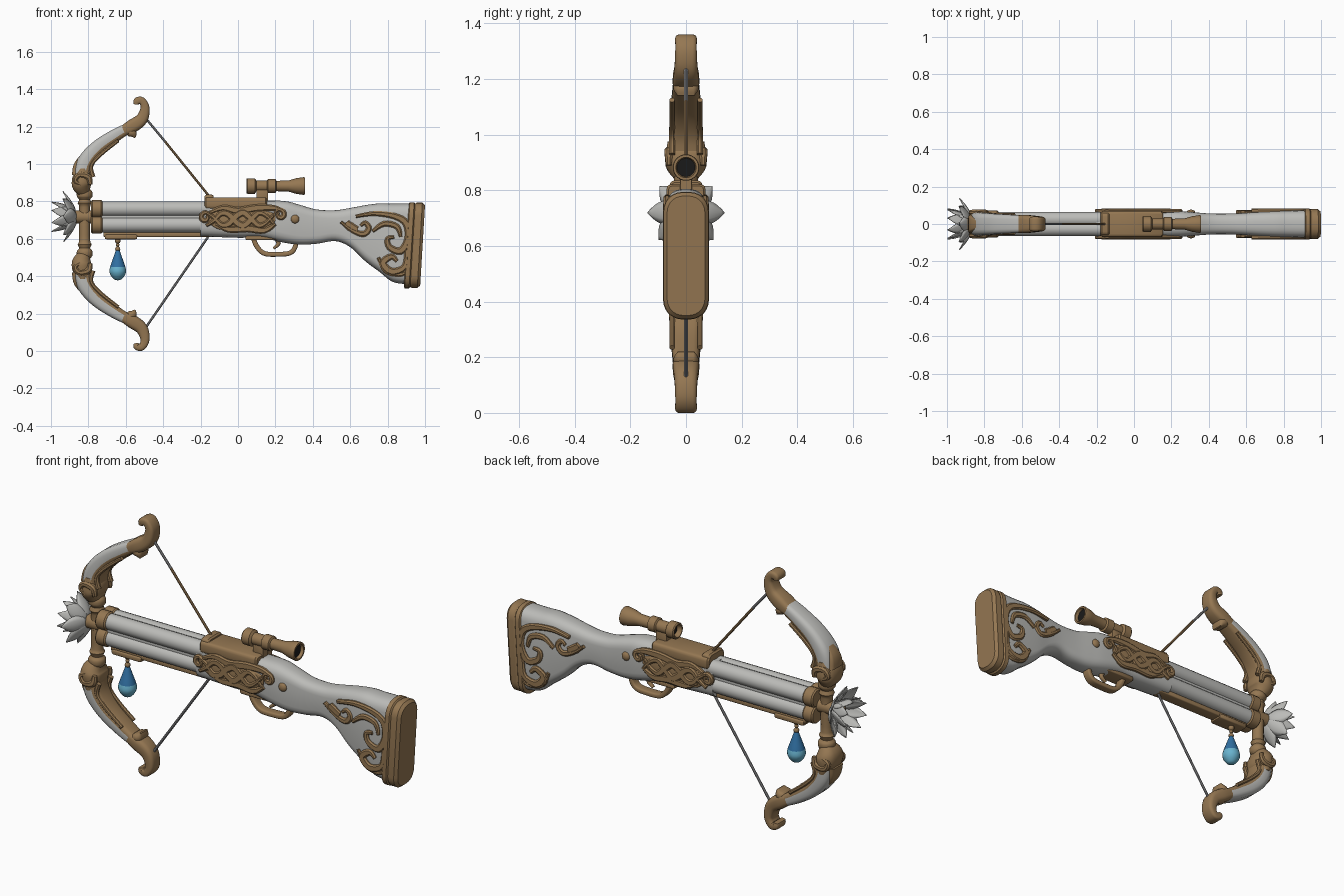
import bpy, bmesh, math
from mathutils import Vector, Matrix

cube = bpy.data.objects.get("Cube")
if cube:
    bpy.data.objects.remove(cube)


def material(name, r, g, b):
    m = bpy.data.materials.new(name)
    m.use_nodes = True
    m.diffuse_color = (r, g, b, 1)
    m.node_tree.nodes["Principled BSDF"].inputs["Base Color"].default_value = (r, g, b, 1)
    return m


WHITE = material("pale grey", .5, .5, .48)
GOLD = material("antique gold", .3, .185, .085)
BLUE = material("deep blue", .03, .16, .36)
SKY = material("light blue", .14, .45, .62)
DARK = material("black", .01, .01, .01)
STEEL = material("string grey", .3, .3, .31)
UP, SIDE = Vector((0, 0, 1)), Vector((1, 0, 0))


def smooth_rows(rows, steps):
    """Catmull-Rom through rows of any length."""
    out = []
    for i in range(len(rows) - 1):
        a, b, c, d = (rows[max(0, min(len(rows) - 1, i + k))] for k in (-1, 0, 1, 2))
        for s in range(steps):
            t = s / steps
            out.append([q + .5 * t * (r - p + t * (2 * p - 5 * q + 4 * r - e + t * (3 * (q - r) + e - p)))
                        for p, q, r, e in zip(a, b, c, d)])
    return out + [list(rows[-1])]


def sweep(bm, rows, normal=None, power=2, n=16, y=0, steps=5, mat=0, trim=None):
    """Sweep rounded sections along rows of (x, z, in-plane half size, y half size)."""
    rows = smooth_rows(rows, steps)
    rings = []
    for i, (x, z, a, b) in enumerate(rows):
        p, q = rows[max(i - 1, 0)], rows[min(i + 1, len(rows) - 1)]
        side = normal or Vector((q[1] - p[1], 0, p[0] - q[0])).normalized()
        a, b = max(a, .001), max(b, .001)
        r = min(a, b)
        ring = []
        for k in range(n):
            t = math.tau * (k + .5) / n
            c, s = math.cos(t), math.sin(t)
            u = math.copysign(r * abs(c) ** (2 / power) + a - r, c)
            v = math.copysign(r * abs(s) ** (2 / power) + b - r, s)
            ring.append(bm.verts.new(Vector((x, y + v, z)) + side * u))
        rings.append(ring)
    for lo, hi in zip(rings, rings[1:]):
        for k in range(n):
            f = bm.faces.new((lo[k], lo[k - 1], hi[k - 1], hi[k]))
            inner = trim is not None and math.cos(math.tau * k / n) > .35
            f.material_index = trim if inner else mat
    for ring in (rings[0], rings[-1]):
        bm.faces.new(ring).material_index = mat


def lathe(bm, rows, z, **kw):
    """Round part along x from rows of (x, radius)."""
    sweep(bm, [(x, z, r, r) for x, r in rows], UP, steps=1, **kw)


def turn(bm, rows, x, **kw):
    """Round part along z from rows of (z, radius)."""
    sweep(bm, [(x, z, r, r) for z, r in rows], SIDE, **kw)


def ball(bm, place, size):
    bmesh.ops.create_uvsphere(bm, u_segments=14, v_segments=8, radius=1,
                              matrix=Matrix.Translation(place) @ Matrix.Diagonal((*size, 1)))


def reflect(bm, axis, centre=0):
    copy = bmesh.ops.duplicate(bm, geom=bm.verts[:] + bm.edges[:] + bm.faces[:])
    for v in copy["geom"]:
        if isinstance(v, bmesh.types.BMVert):
            v.co[axis] = 2 * centre - v.co[axis]


def finish(bm, name, *mats, angle=40):
    bmesh.ops.recalc_face_normals(bm, faces=bm.faces)
    mesh = bpy.data.meshes.new(name)
    bm.to_mesh(mesh)
    bm.free()
    for m in mats:
        mesh.materials.append(m)
    ob = bpy.data.objects.new(name, mesh)
    bpy.context.collection.objects.link(ob)
    bpy.ops.object.select_all(action="DESELECT")
    ob.select_set(True)
    bpy.context.view_layer.objects.active = ob
    bpy.ops.object.shade_smooth_by_angle(angle=math.radians(angle))
    return ob


# Stock and receiver in one flowing body
bm = bmesh.new()
sweep(bm, [(-.2, .705, .093, .066), (0, .705, .1, .07), (.12, .705, .1, .07), (.25, .69, .112, .068),
           (.33, .675, .107, .062), (.42, .665, .092, .056), (.52, .67, .083, .056), (.6, .66, .105, .06),
           (.68, .63, .15, .066), (.76, .605, .185, .07), (.83, .578, .21, .072), (.93, .572, .217, .073)],
      UP, power=2.7, n=24)
finish(bm, "stock", WHITE)

# Butt plate, leaning slightly back at the top
bm = bmesh.new()
sweep(bm, [(x, .565, a, a - .147) for x, a in
           ((.9, .222), (.905, .23), (.928, .23), (.934, .223), (.942, .228), (.972, .228), (.987, .215))],
      UP, power=2.4, n=32, steps=1)
for v in bm.verts:
    v.co.x += (v.co.z - .565) * .06
finish(bm, "butt_plate", GOLD, angle=30)

# Four barrels with a filler core, and their muzzle bands
barrels, bands = bmesh.new(), bmesh.new()
for z in (.76, .675):
    for y in (-.025, .025):
        lathe(barrels, ((-.76, .041), (-.15, .041)), z, y=y)
        lathe(bands, ((-.785, .025), (-.785, .042), (-.778, .048), (-.732, .048), (-.725, .042)), z, y=y)
lathe(barrels, ((-.76, .045), (-.15, .045)), .717)
finish(barrels, "barrels", WHITE)
lathe(bands, ((-.88, .035), (-.78, .035)), .717)
finish(bands, "muzzle_bands", GOLD)

# Rail under the barrels, top saddle and trigger plate
bm = bmesh.new()
for x0, x1, z, a, b in ((-.72, -.15, .622, .013, .032), (-.71, -.54, .61, .013, .04),
                        (-.178, .155, .79, .032, .07), (-.178, -.13, .8, .036, .06),
                        (.04, .27, .605, .012, .045), (.1, .16, .83, .045, .022)):
    sweep(bm, [(x0, z, a * .8, b * .9), (x0 + .008, z, a, b), (x1 - .008, z, a, b), (x1, z, a * .8, b * .9)],
          UP, power=4, steps=1)
finish(bm, "rail_and_saddle", GOLD)

# Trigger guard and trigger
bm = bmesh.new()
sweep(bm, [(x, z, .013, .024) for x, z in
           ((.08, .61), (.1, .56), (.14, .522), (.21, .517), (.28, .525), (.308, .565), (.3, .61))], power=3)
sweep(bm, [(.2, .61, .014, .014), (.217, .575, .012, .012), (.19, .548, .006, .01)])
finish(bm, "trigger_guard", GOLD)

# Sight with hollow ends
bm = bmesh.new()
lathe(bm, ((.075, .02), (.06, .028), (.045, .032), (.045, .038), (.05, .042), (.09, .042), (.098, .03), (.155, .03),
           (.16, .038), (.2, .038), (.205, .028), (.27, .03), (.31, .042), (.35, .048), (.357, .046),
           (.357, .037), (.33, .03)), .882, n=20)
finish(bm, "sight", GOLD, angle=30)
bm = bmesh.new()
lathe(bm, ((.068, .026), (.072, .026)), .882)
lathe(bm, ((.338, .034), (.342, .034)), .882)
finish(bm, "sight_glass", DARK)

# Bow limbs, pale with gold on the inner face; mirrored downward
bm = bmesh.new()
sweep(bm, [(-.837, .88, .042, .062), (-.82, .995, .046, .062), (-.757, 1.08, .041, .056),
           (-.66, 1.15, .035, .05), (-.58, 1.195, .028, .045)], power=3, trim=1)
reflect(bm, 2, .68)
finish(bm, "bow_limbs", WHITE, GOLD)

# Gold limb roots, curled tips, leaves and central post
bm = bmesh.new()
sweep(bm, [(-.82, .84, .03, .04), (-.835, .885, .053, .073), (-.832, .935, .05, .072), (-.83, .975, .02, .066)])
sweep(bm, [(-.87, .94, .018, .05), (-.86, 1.0, .016, .04), (-.81, 1.07, .008, .015)])
sweep(bm, [(-.63, 1.17, .024, .046), (-.57, 1.2, .036, .048), (-.515, 1.24, .033, .042), (-.497, 1.3, .024, .039),
           (-.515, 1.338, .02, .039), (-.54, 1.335, .02, .039), (-.545, 1.318, .012, .036)], power=3)
sweep(bm, [(-.6, 1.185, .02, .04), (-.565, 1.165, .025, .045), (-.55, 1.14, .003, .03)])
for s in (-1, 1):
    sweep(bm, [(-.79, .89, .012, .01), (-.8, .93, .018, .016), (-.85, .94, .016, .016), (-.87, .91, .014, .014),
               (-.84, .89, .012, .012)], y=s * .062, n=8)
    sweep(bm, [(-.775, .93, .014, .012), (-.785, .99, .012, .012), (-.735, 1.05, .011, .01),
               (-.64, 1.125, .01, .01)], y=s * .05, n=8)
turn(bm, ((.67, .03), (.77, .03), (.79, .038), (.81, .03), (.825, .042), (.85, .042), (.865, .03)), -.82, steps=3)
reflect(bm, 2, .68)
finish(bm, "bow_fittings", GOLD)

# Bow string
bm = bmesh.new()
for mat, *ends in ((0, (-.49, 1.24), (-.39, 1.12)), (1, (-.39, 1.12), (-.14, .81)), (0, (-.49, .13), (-.16, .61))):
    sweep(bm, [(x, z, .007, .007) for x, z in ends], n=8, steps=1, mat=mat)
finish(bm, "bow_string", STEEL, GOLD)

# Lotus at the nose: two rings of cupped petals round a gold heart
bm = bmesh.new()
for count, tip_x, tip_r, width, shift in ((8, -.935, .135, .04, 0), (8, -.997, .085, .034, .5)):
    for k in range(count):
        spin = Matrix.Rotation(math.tau * (k + shift) / count, 3, "X")
        grid = []
        for i in range(9):
            u = i / 8
            w = width * math.sin(math.pi * (.12 + .88 * u) ** .9)
            x, r = -.865 + (tip_x + .865) * u ** 1.3, .02 + (tip_r - .02) * u ** .8
            grid.append([bm.verts.new(spin @ Vector((x - .35 * w * j * j, w * j, r)) + UP * .72)
                         for j in (-1, -.5, 0, .5, 1)])
        for lo, hi in zip(grid, grid[1:]):
            for j in range(4):
                bm.faces.new((lo[j], lo[j + 1], hi[j + 1], hi[j]))
petals = finish(bm, "lotus_petals", WHITE)
petals.modifiers.new("thickness", "SOLIDIFY").thickness = .005
bm = bmesh.new()
ball(bm, (-.885, 0, .72), (.04, .035, .035))
finish(bm, "lotus_heart", GOLD)

# Hanging drop and its beads
bm = bmesh.new()
turn(bm, ((.55, .006), (.5, .024), (.44, .044), (.41, .041), (.385, .022), (.378, .004)), -.643)
for f in bm.faces:
    f.material_index = int(f.calc_center_median().z < .455)
finish(bm, "pendant_drop", BLUE, SKY)
bm = bmesh.new()
for z, r in ((.545, .014), (.568, .01), (.59, .016)):
    ball(bm, (-.643, 0, z), (r, r, r))
turn(bm, ((.53, .006), (.615, .006)), -.643, n=8)
finish(bm, "pendant_beads", GOLD)


def scroll(bm, points, y, thick=.015):
    last = len(points) - 1
    sweep(bm, [(x, z, thick * (.5 + .9 * math.sin(math.pi * (i + .4) / (last + .8))), .013)
               for i, (x, z) in enumerate(points)], y=y, n=8, steps=4)


def spiral(x, z, r, start, turns):
    return [(x + r * (1 - .08 * i) * math.cos(start + turns * math.tau * i / 9),
             z + r * (1 - .08 * i) * math.sin(start + turns * math.tau * i / 9)) for i in range(10)]


# Receiver ornament: leafy plate, waves and end curls on both sides
bm = bmesh.new()
sweep(bm, [(-.17, .715, .02, .006), (-.1, .7, .05, .008), (.02, .695, .045, .008), (.12, .7, .052, .008),
           (.2, .715, .02, .006)], UP, y=.069)
for s in (-1, 1):
    scroll(bm, [(-.17 + .04 * i, .705 + s * .035 * math.cos(i * 1.3)) for i in range(10)], .071)
scroll(bm, spiral(-.175, .715, .03, 0, 1.2), .069, .011)
scroll(bm, spiral(.225, .73, .03, math.pi, -1.2), .068, .011)
scroll(bm, [(-.15, .74), (-.08, .765), (0, .75), (.1, .765), (.19, .765), (.24, .75)], .068)
scroll(bm, [(-.12, .68), (-.05, .65), (.05, .655), (.14, .645), (.2, .68)], .069)
ball(bm, (.305, .063, .705), (.023, .014, .023))
reflect(bm, 1)
finish(bm, "receiver_ornament", GOLD)

# Stock ornament: flowing scrolls on both sides
bm = bmesh.new()
scroll(bm, [(.55, .69), (.61, .645), (.67, .625), (.7, .655), (.68, .685), (.655, .67)], .062, .012)
scroll(bm, [(.63, .72), (.73, .735), (.84, .72), (.9, .68), (.91, .6), (.87, .535), (.81, .555), (.8, .6),
            (.835, .61)], .07)
scroll(bm, [(.72, .64), (.78, .68), (.85, .665), (.87, .61)], .07, .012)
scroll(bm, [(.9, .54), (.89, .45), (.82, .425), (.775, .47), (.82, .505), (.85, .48)], .071)
scroll(bm, [(.75, .5), (.79, .43), (.86, .41), (.9, .42)], .066, .012)
scroll(bm, [(.58, .69), (.6, .665), (.64, .65)], .061, .018)
reflect(bm, 1)
finish(bm, "stock_ornament", GOLD)
